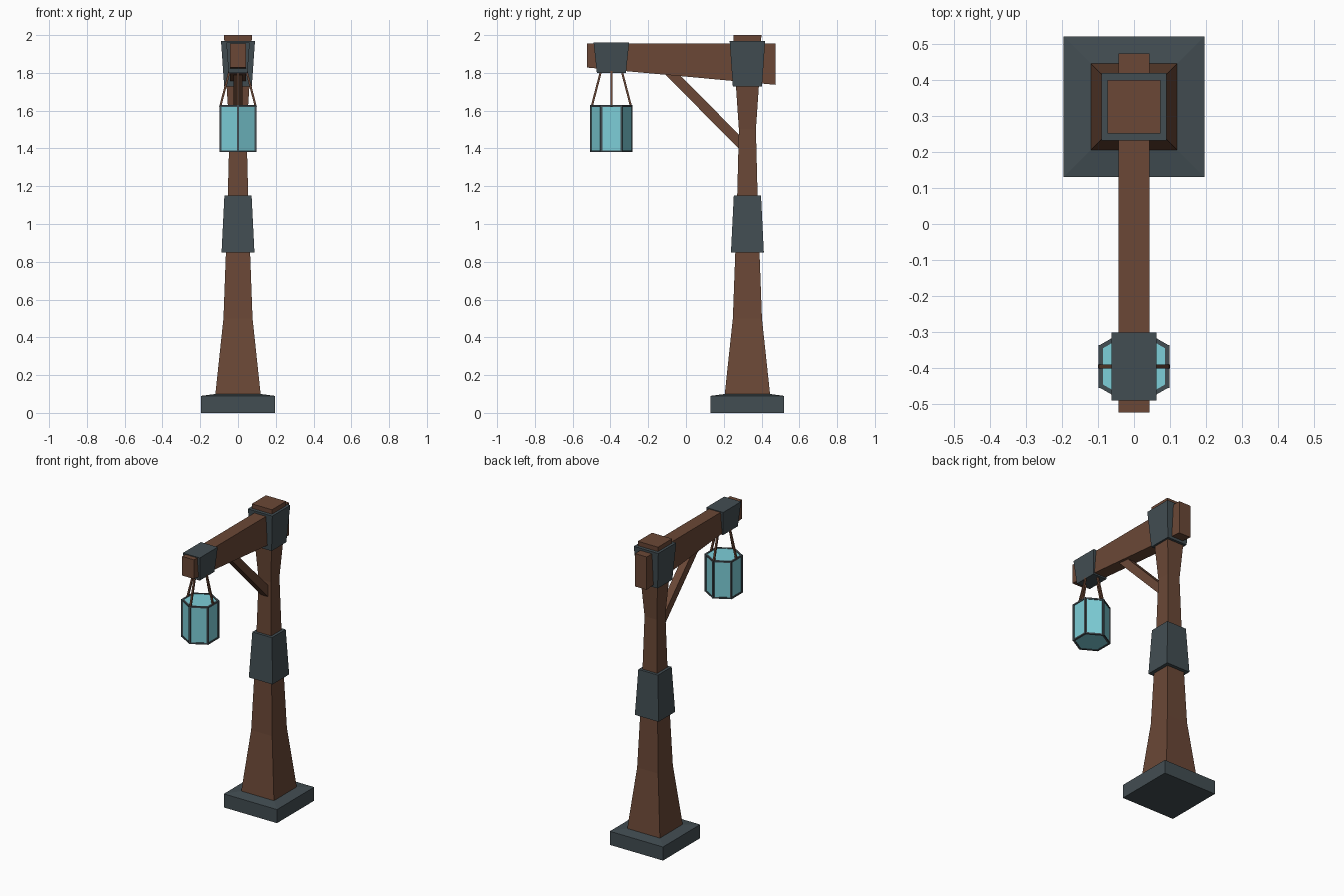
import bpy, bmesh, math
from mathutils import Vector, Matrix

cube = bpy.data.objects.get("Cube")
if cube:
    bpy.data.objects.remove(cube, do_unlink=True)


def material(name, rgb):
    m = bpy.data.materials.new(name)
    m.use_nodes = True
    colour = (*rgb, 1)
    m.diffuse_color = colour
    m.node_tree.nodes["Principled BSDF"].inputs["Base Color"].default_value = colour
    return m


WOOD = material("brown wood", (0.145, 0.064, 0.037))
SLATE = material("slate metal", (0.055, 0.075, 0.085))
GLASS = material("teal glass", (0.205, 0.62, 0.69))


def finish(name, bm, mat):
    bmesh.ops.recalc_face_normals(bm, faces=bm.faces)
    mesh = bpy.data.meshes.new(name)
    bm.to_mesh(mesh)
    bm.free()
    mesh.materials.append(mat)
    obj = bpy.data.objects.new(name, mesh)
    bpy.context.collection.objects.link(obj)
    return obj


def loft(name, rings, mat, y):
    """Stack of rectangles, each (z, half width, half depth)."""
    bm = bmesh.new()
    loops = [[bm.verts.new((sx * hx, y + sy * hy, z))
              for sx, sy in ((-1, -1), (1, -1), (1, 1), (-1, 1))]
             for z, hx, hy in rings]
    for a, b in zip(loops, loops[1:]):
        for i in range(4):
            j = (i + 1) % 4
            bm.faces.new((a[i], a[j], b[j], b[i]))
    bm.faces.new(loops[0][::-1])
    bm.faces.new(loops[-1])
    return finish(name, bm, mat)


def strut(name, start, end, width, depth, mat):
    """Square bar between two points."""
    a, b = Vector(start), Vector(end)
    d = b - a
    bm = bmesh.new()
    bmesh.ops.create_cube(bm, size=1)
    turn = d.to_track_quat('Z', 'Y').to_matrix().to_4x4()
    size = Matrix.Diagonal((width, depth, d.length, 1))
    bm.transform(Matrix.Translation((a + b) / 2) @ turn @ size)
    return finish(name, bm, mat)


# Post, foot and metal bands
POST_Y = 0.325
loft("foot", [(0, .195, .195), (.09, .195, .195), (.1, .12, .12)], SLATE, POST_Y)
loft("post", [(.098, .12, .12), (.5, .077, .077), (.85, .064, .064),
              (1.15, .054, .054), (1.5, .045, .045), (1.75, .062, .062),
              (2, .074, .074)], WOOD, POST_Y)
loft("middle_band", [(.85, .087, .087), (1.15, .072, .072)], SLATE, POST_Y)
loft("top_collar", [(1.727, .073, .077), (1.97, .09, .094)], SLATE, POST_Y)

# Tapered beam
bm = bmesh.new()
side = [bm.verts.new((-.043, y, z)) for y, z in
        ((-.523, 1.955), (-.523, 1.828), (.473, 1.737), (.473, 1.955))]
face = bm.faces.new(side)
out = bmesh.ops.extrude_face_region(bm, geom=[face])
bmesh.ops.translate(bm, vec=(.086, 0, 0),
                    verts=[v for v in out["geom"] if isinstance(v, bmesh.types.BMVert)])
finish("beam", bm, WOOD)

# Brace and band at the beam tip
strut("brace", (0, -.09, 1.81), (0, .31, 1.405), .05, .053, WOOD)
LAMP_Y = -.395
loft("tip_band", [(1.8, .05, .077), (1.96, .062, .094)], SLATE, LAMP_Y)

# Lantern glass
LOW, HIGH, RADIUS = 1.38, 1.63, .112
bm = bmesh.new()
bmesh.ops.create_cone(bm, cap_ends=True, segments=6, radius1=RADIUS - .003,
                      radius2=RADIUS - .003, depth=HIGH - LOW - .006)
bm.transform(Matrix.Translation((0, LAMP_Y, (LOW + HIGH) / 2))
             @ Matrix.Rotation(math.radians(0 if abs(max(v.co.y for v in bm.verts) - RADIUS) < .01
                                            else 30), 4, 'Z'))
finish("lantern_glass", bm, GLASS)


# Lantern frame
def corner(i, z, r=RADIUS - .005):
    a = math.radians(90 + 60 * i)
    return (r * math.cos(a), LAMP_Y + r * math.sin(a), z)


for i in range(6):
    strut("lantern_upright", corner(i, LOW), corner(i, HIGH), .012, .012, SLATE)
    for label, z in (("lower", LOW + .005), ("upper", HIGH - .005)):
        strut("lantern_%s_rim" % label, corner(i, z), corner(i + 1, z), .012, .01, SLATE)

# Hanging rods
for dx, dy in ((1, 0), (-1, 0), (0, 1), (0, -1)):
    foot = .094 if dx else .104
    top = .045 if dx else .055
    strut("hanging_rod", (dx * foot, LAMP_Y + dy * foot, HIGH - .008),
          (dx * top, LAMP_Y + dy * top, 1.81), .011, .011, WOOD)
